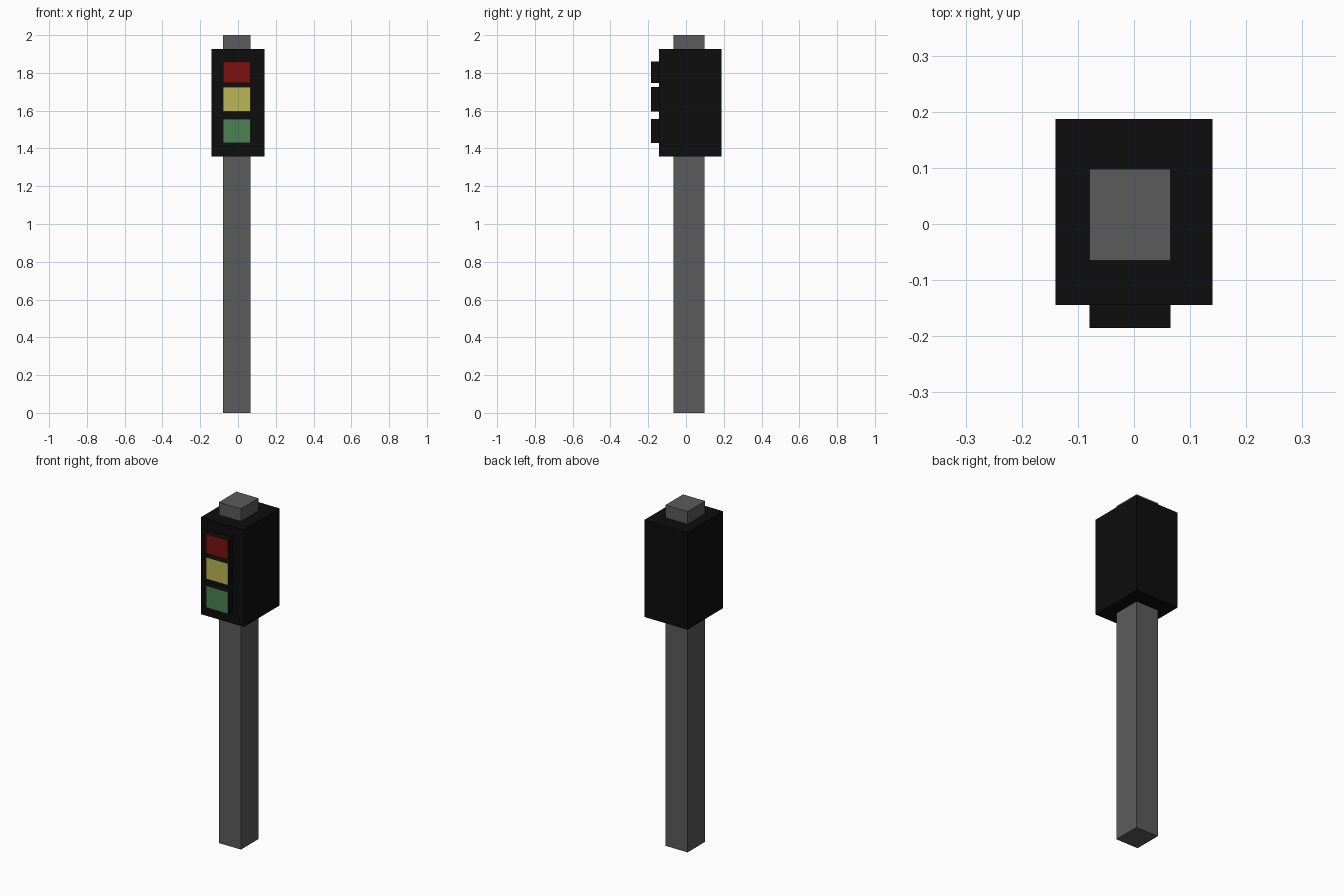
import bpy, bmesh
from mathutils import Vector

if "Cube" in bpy.data.objects:
    bpy.data.objects.remove(bpy.data.objects["Cube"])


def material(name, rgb):
    m = bpy.data.materials.new(name)
    m.diffuse_color = (*rgb, 1)
    m.use_nodes = True
    m.node_tree.nodes["Principled BSDF"].inputs["Base Color"].default_value = m.diffuse_color
    return m


def box(name, lo, hi, body, front=None):
    """Box between two corners; optional second material on the -y face."""
    lo, hi = Vector(lo), Vector(hi)
    bm = bmesh.new()
    bmesh.ops.create_cube(bm, size=1)
    for v in bm.verts:
        v.co = (lo + hi) / 2 + v.co * (hi - lo)
    bm.normal_update()
    mesh = bpy.data.meshes.new(name)
    mesh.materials.append(body)
    if front:
        mesh.materials.append(front)
        for f in bm.faces:
            if f.normal.y < -0.5:
                f.material_index = 1
    bm.to_mesh(mesh)
    bm.free()
    obj = bpy.data.objects.new(name, mesh)
    bpy.context.collection.objects.link(obj)
    return obj


grey = material("dark_grey", (0.105, 0.105, 0.105))
black = material("black", (0.004, 0.004, 0.004))

X0, X1 = -0.079, 0.065      # shared width of post and lamps
FRONT = -0.144              # front plane of the housing

# Post running up through the housing
box("post", (X0, -0.065, 0), (X1, 0.098, 2), grey)

# Signal housing
box("housing", (-0.14, FRONT, 1.357), (0.14, 0.187, 1.926), black)

# Lamps: black sides with a coloured front face
lamps = [
    ("red", 1.747, 1.861, (0.20, 0.005, 0.005)),
    ("yellow", 1.596, 1.724, (0.50, 0.46, 0.09)),
    ("green", 1.428, 1.557, (0.072, 0.22, 0.087)),
]
for colour, z0, z1, rgb in lamps:
    box(f"{colour}_lamp", (X0, -0.185, z0), (X1, FRONT + 0.005, z1),
        black, material(colour, rgb))
